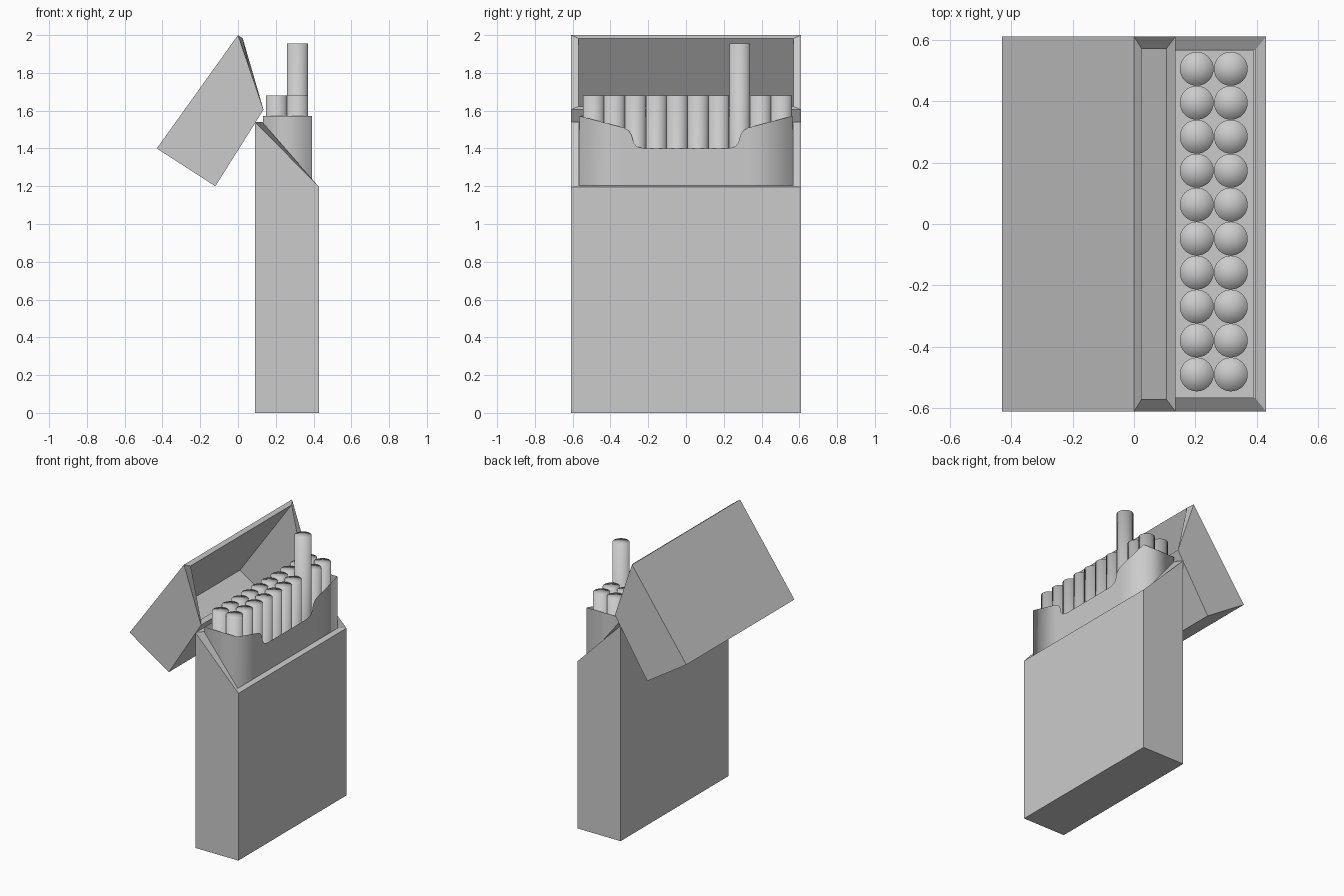
import bpy, bmesh
from mathutils import Matrix

if "Cube" in bpy.data.objects:
    bpy.data.objects.remove(bpy.data.objects["Cube"])


def make_object(name, bm):
    bmesh.ops.recalc_face_normals(bm, faces=bm.faces)
    mesh = bpy.data.meshes.new(name)
    bm.to_mesh(mesh)
    bm.free()
    obj = bpy.data.objects.new(name, mesh)
    bpy.context.collection.objects.link(obj)
    return obj


def open_shell(name, outer, inner, w_out, w_in):
    """Walled tray from (x, z) profiles; the side from point 0 to point 1 is open."""
    bm = bmesh.new()
    rims = []
    for prof, w in ((outer, w_out), (inner, w_in)):
        a = [bm.verts.new((x, -w, z)) for x, z in prof]
        b = [bm.verts.new((x, w, z)) for x, z in prof]
        bm.faces.new(a)
        bm.faces.new(b)
        for i, j in ((1, 2), (2, 3), (3, 0)):
            bm.faces.new((a[i], a[j], b[j], b[i]))
        rims.append((a[0], a[1], b[1], b[0]))
    # rim joining the outer and inner skins
    for i in range(4):
        j = (i + 1) % 4
        bm.faces.new((rims[0][i], rims[0][j], rims[1][j], rims[1][i]))
    return make_object(name, bm)


# Lower carton with slanted opening
open_shell("carton_body",
           [(0.43, 1.195), (0.09, 1.54), (0.09, 0.0), (0.43, 0.0)],
           [(0.395, 1.205), (0.128, 1.54), (0.128, 0.035), (0.395, 0.035)],
           0.61, 0.567)

# Tilted-back lid
open_shell("flip_lid",
           [(0.0, 2.0), (0.135, 1.605), (-0.12, 1.2), (-0.43, 1.4)],
           [(0.025, 1.983), (0.105, 1.622), (-0.13, 1.246), (-0.383, 1.408)],
           0.61, 0.57)

# Inner liner with a scooped front
half = [(0.565, 1.572), (0.33, 1.51), (0.305, 1.497), (0.288, 1.47),
        (0.277, 1.43), (0.26, 1.41), (0.22, 1.4)]
front = [(0.391, -y, z) for y, z in half] + [(0.391, y, z) for y, z in reversed(half)]
outline = front + [(0.132, 0.565, 1.572), (0.132, -0.565, 1.572)]
bm = bmesh.new()
top = [bm.verts.new(p) for p in outline]
low = [bm.verts.new((x, y, 0.04)) for x, y, z in outline]
for i in range(len(outline)):
    j = (i + 1) % len(outline)
    bm.faces.new((low[i], low[j], top[j], top[i])).smooth = True
bm.faces.new(low)
make_object("inner_liner", bm)

# Two columns of ten sticks, one pulled up
LENGTH = 1.635
for col, x in enumerate((0.204, 0.315)):
    for row in range(10):
        y = 0.505 - 0.1105 * row
        raised = col == 1 and row == 2
        z_top = 1.955 if raised else 1.68
        bm = bmesh.new()
        bmesh.ops.create_cone(bm, cap_ends=True, cap_tris=True, segments=32,
                              radius1=0.055, radius2=0.055, depth=LENGTH,
                              matrix=Matrix.Translation((x, y, z_top - LENGTH / 2)))
        for f in bm.faces:
            f.smooth = True
        make_object("raised_stick" if raised else f"stick_{col}_{row}", bm)
